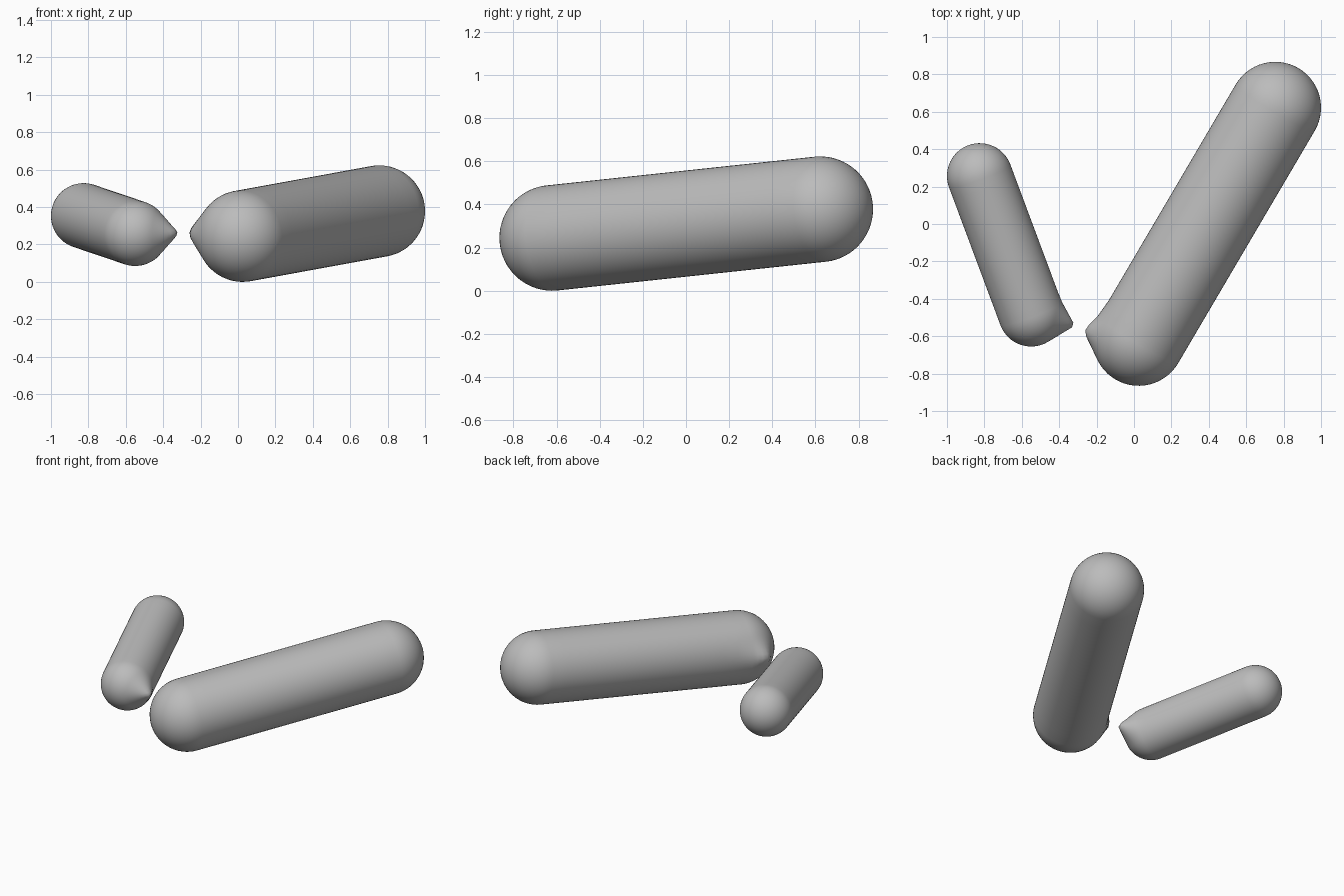
import bpy
import bmesh
import math
from mathutils import Vector

cube = bpy.data.objects.get("Cube")
if cube:
    bpy.data.objects.remove(cube, do_unlink=True)

GREY = (0.5, 0.5, 0.5, 1.0)
grey = bpy.data.materials.new("plain grey")
grey.use_nodes = True
grey.diffuse_color = GREY
grey.node_tree.nodes["Principled BSDF"].inputs["Base Color"].default_value = GREY


def capsule_profile(radius, length, cap_steps=14, body_steps=14):
    """Half outline of a round-ended bar, from the front pole to the back pole."""
    quarter = [i * math.pi / 2 / cap_steps for i in range(cap_steps + 1)]
    front = [(radius * math.sin(a), -radius * math.cos(a)) for a in quarter]
    body = [(radius, length * i / body_steps) for i in range(1, body_steps)]
    back = [(radius * math.cos(a), length + radius * math.sin(a)) for a in quarter]
    return front + body + back


def pull_nub(bm, direction, reach, radius):
    """Draw the front ball out into a blunt tangent cone."""
    apex = reach + 0.012
    half_angle = math.acos(radius / apex)
    for v in bm.verts:
        angle = v.co.angle(direction)
        if angle < half_angle:
            dist = max(v.co.length, radius / math.cos(half_angle - angle))
            # flatten the very tip
            dist = min(dist, reach / math.cos(angle))
            v.co = v.co.normalized() * max(dist, v.co.length)


def rounded_bar(name, front, back, radius, tip):
    front, back, tip = Vector(front), Vector(back), Vector(tip)
    axis = back - front
    bm = bmesh.new()

    # Lathe the outline around z
    verts = [bm.verts.new((x, 0, z)) for x, z in capsule_profile(radius, axis.length)]
    edges = [bm.edges.new(pair) for pair in zip(verts, verts[1:])]
    bmesh.ops.spin(bm, geom=verts + edges, cent=(0, 0, 0), axis=(0, 0, 1),
                   angle=2 * math.pi, steps=64, use_duplicate=False)
    bmesh.ops.remove_doubles(bm, verts=bm.verts[:], dist=0.0005)

    # Lay the bar along its axis, with the front ball centre at the origin
    turn = axis.to_track_quat("Z", "Y").to_matrix()
    bmesh.ops.transform(bm, matrix=turn.to_4x4(), verts=bm.verts[:])
    pull_nub(bm, tip - front, (tip - front).length, radius)
    bmesh.ops.recalc_face_normals(bm, faces=bm.faces[:])

    mesh = bpy.data.meshes.new(name)
    bm.to_mesh(mesh)
    bm.free()
    mesh.materials.append(grey)
    obj = bpy.data.objects.new(name, mesh)
    obj.location = front
    bpy.context.collection.objects.link(obj)
    bpy.ops.object.select_all(action="DESELECT")
    obj.select_set(True)
    bpy.context.view_layer.objects.active = obj
    bpy.ops.object.shade_smooth_by_angle(angle=math.radians(40))
    return obj


# Long thick bar on the left, short thin bar on the right
rounded_bar("long_bar", front=(0.025, -0.62, 0.245), back=(0.755, 0.622, 0.378),
            radius=0.245, tip=(-0.26, -0.57, 0.26))
rounded_bar("short_bar", front=(-0.55, -0.48, 0.26), back=(-0.825, 0.257, 0.353),
            radius=0.175, tip=(-0.327, -0.54, 0.26))
